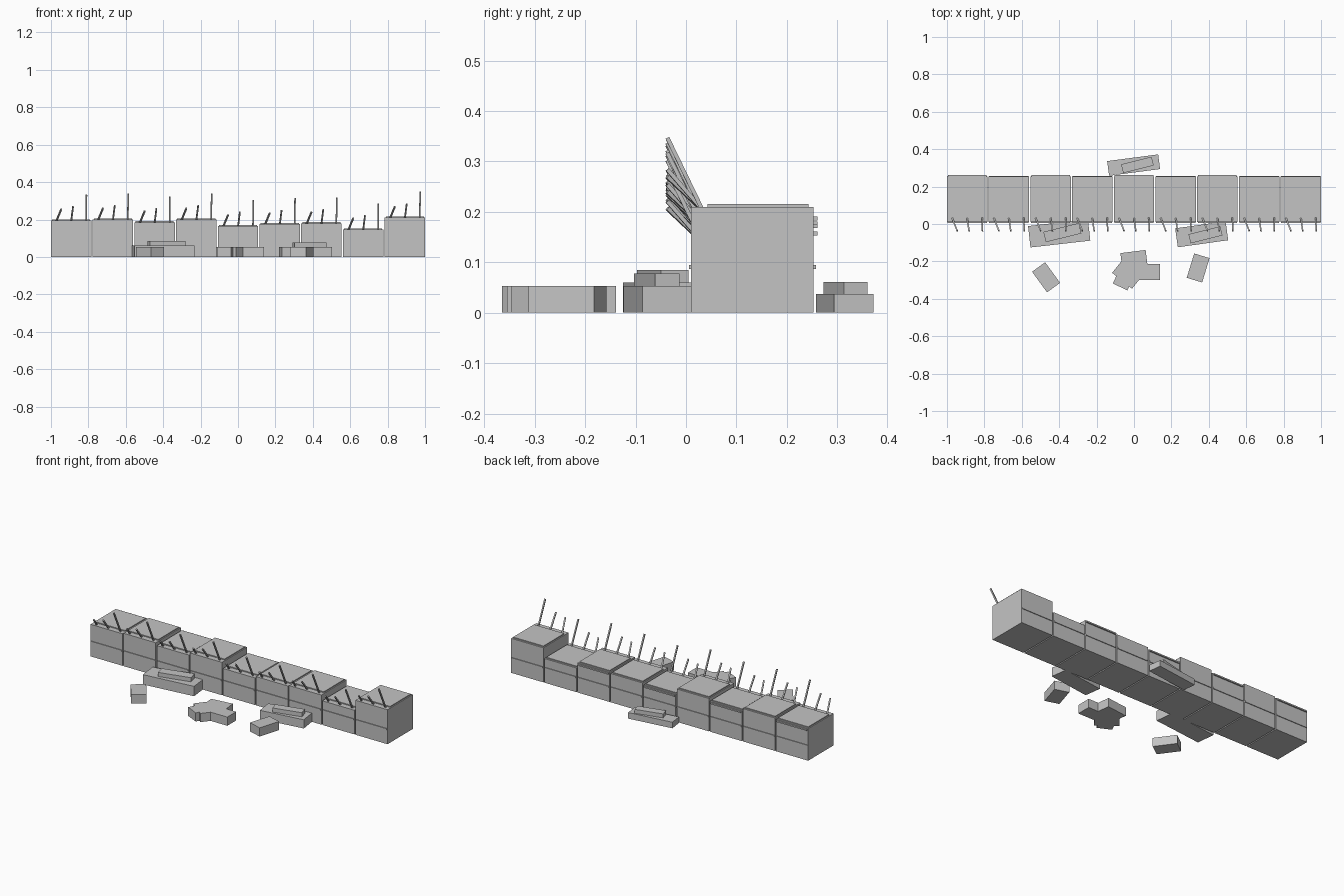
import bpy, math
from mathutils import Vector

if "Cube" in bpy.data.objects:
    bpy.data.objects.remove(bpy.data.objects["Cube"])

concrete = bpy.data.materials.new("concrete grey")
concrete.diffuse_color = (0.55, 0.55, 0.55, 1)
concrete.use_nodes = True
concrete.node_tree.nodes["Principled BSDF"].inputs["Base Color"].default_value = concrete.diffuse_color


def box(name, center, size, turn=0):
    """Box given by its centre and size, turned about z in degrees."""
    x, y, z = (s / 2 for s in size)
    verts = [(i * x, j * y, k * z) for k in (-1, 1)
             for i, j in ((-1, -1), (1, -1), (1, 1), (-1, 1))]
    faces = [(3, 2, 1, 0), (4, 5, 6, 7)]
    faces += [(i, (i + 1) % 4, (i + 1) % 4 + 4, i + 4) for i in range(4)]
    mesh = bpy.data.meshes.new(name)
    mesh.from_pydata(verts, [], faces)
    mesh.materials.append(concrete)
    ob = bpy.data.objects.new(name, mesh)
    bpy.context.collection.objects.link(ob)
    ob.location = center
    ob.rotation_euler.z = math.radians(turn)
    return ob


def bar(name, a, b, thick):
    """Square bar running from a to b."""
    a, b = Vector(a), Vector(b)
    ob = box(name, (a + b) / 2, (thick, thick, (b - a).length))
    ob.rotation_euler = (b - a).to_track_quat('Z', 'Y').to_euler()
    return ob


# Broken wall: nine sections of uneven height
heights = [0.195, 0.20, 0.185, 0.20, 0.165, 0.175, 0.18, 0.147, 0.21]
pitch, width = 2 / 9, 0.216
FRONT, BACK = 0.01, 0.253
MID = (FRONT + BACK) / 2
for i, h in enumerate(heights):
    cx = (i - 4) * (2 - width) / 8
    box("wall_section", (cx, MID, h / 2), (width, BACK - FRONT, h))
    box("section_cap", (cx, 0.143, h + 0.003), (0.204, 0.2, 0.006))
    # Horizontal course strip on both faces
    box("course_strip", (cx, MID, 0.091), (width - 0.006, BACK - FRONT + 0.009, 0.008))
    # Upper ledge on every other section
    if i % 2 == 0 and i < 8:
        box("upper_ledge", (cx, BACK + 0.003, h - 0.008), (width - 0.01, 0.01, 0.008))
    # Bent reinforcing bars leaning forward
    for off, dx, rise in ((-0.08, 0.027, 0.06), (0, 0.01, 0.074), (0.08, 0.002, 0.137)):
        bar("reinforcing_bar", (cx + off, 0.032, h - 0.005),
            (cx + off + dx, -0.037, h + rise), 0.008)

# Fallen slabs, each with a smaller slab on top:
# lower centre, lower size, turn, upper centre, upper size
slabs = [
    ((-0.40, -0.05), (0.322, 0.115, 0.06), 6.5, (-0.383, -0.046), (0.195, 0.057, 0.025)),
    ((0.362, -0.055), (0.272, 0.102, 0.053), 8, (0.382, -0.058), (0.175, 0.05, 0.025)),
    ((-0.002, 0.315), (0.275, 0.079, 0.037), 7.5, (0.018, 0.316), (0.168, 0.048, 0.024)),
]
for low, low_size, turn, up, up_size in slabs:
    z = low_size[2]
    box("fallen_slab", (*low, z / 2), low_size, turn)
    box("top_slab", (*up, z + up_size[2] / 2), up_size, 14)

# Loose rubble blocks in front of the wall
for x, y, turn in ((-0.47, -0.285, -54), (0.343, -0.235, 73), (0.07, -0.257, 0),
                   (0.0, -0.19, 7), (-0.045, -0.275, 64), (-0.037, -0.27, -38.7)):
    box("rubble_block", (x, y, 0.0265), (0.136, 0.086, 0.053), turn)
